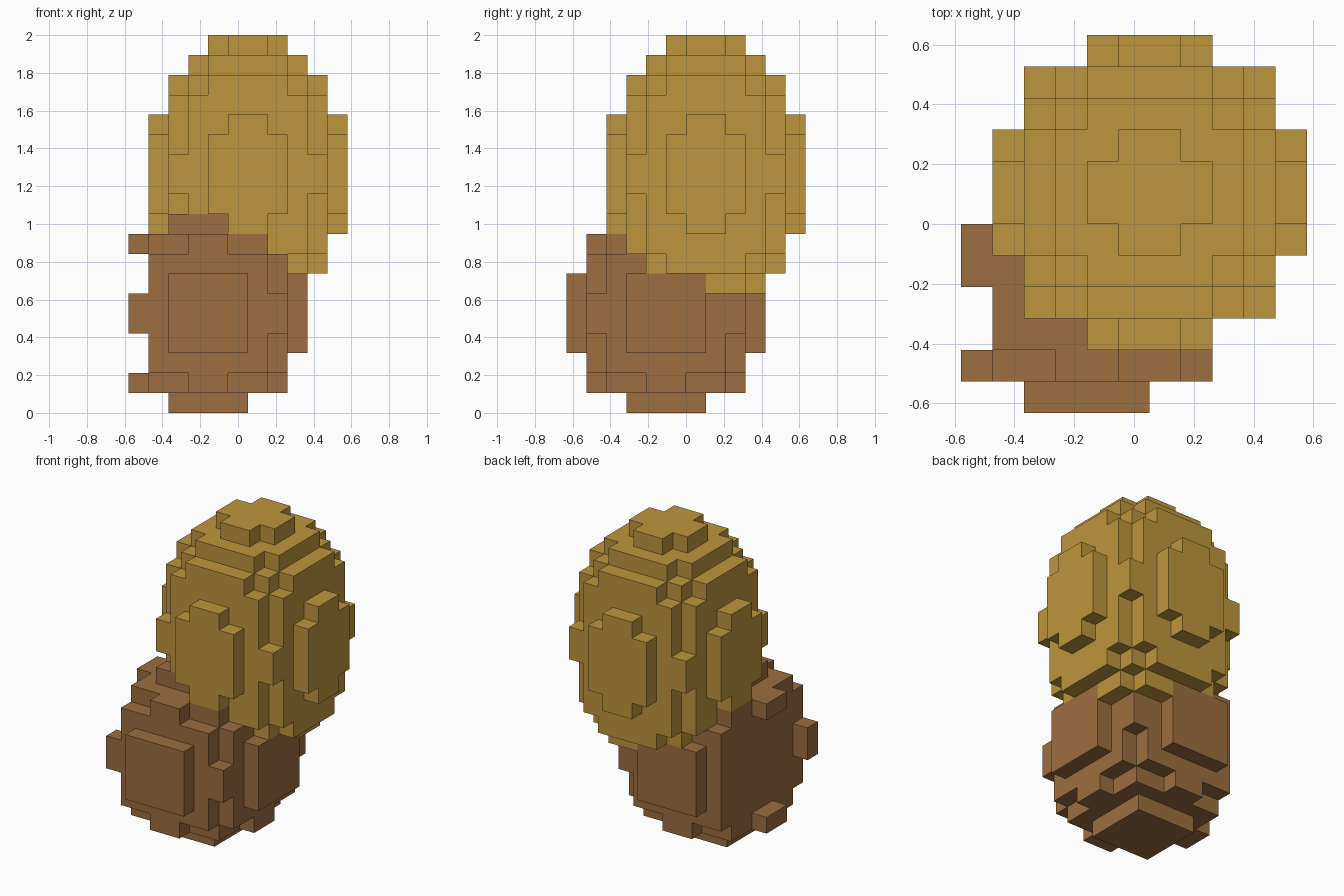
import bpy
import bmesh
from mathutils import Vector

cube = bpy.data.objects.get("Cube")
if cube:
    bpy.data.objects.remove(cube, do_unlink=True)

GRID = (11, 12, 19)          # block counts along x, y, z
UNIT = 2 / GRID[2]           # block size
ORIGIN = Vector((-GRID[0] / 2, -GRID[1] / 2, 0))


def make_material(name, color):
    mat = bpy.data.materials.new(name)
    mat.use_nodes = True
    mat.diffuse_color = (*color, 1)
    mat.node_tree.nodes["Principled BSDF"].inputs["Base Color"].default_value = (*color, 1)
    return mat


def ellipsoid_blocks(center, radii):
    """Grid cells whose middle lies inside an ellipsoid."""
    return {(i, j, k)
            for i in range(GRID[0]) for j in range(GRID[1]) for k in range(GRID[2])
            if sum(((c + 0.5 - m) / r) ** 2
                   for c, m, r in zip((i, j, k), center, radii)) <= 1}


def build_blocks(name, blocks, neighbours, mat):
    """Skin the blocks, leaving out faces hidden against other blocks."""
    bm = bmesh.new()
    verts = {}

    def corner(p):
        key = tuple(p)
        if key not in verts:
            verts[key] = bm.verts.new((Vector(key) + ORIGIN) * UNIT)
        return verts[key]

    for cell in blocks:
        for axis in range(3):
            u, v = (axis + 1) % 3, (axis + 2) % 3
            for side in (0, 1):
                beside = list(cell)
                beside[axis] += 2 * side - 1
                if tuple(beside) in neighbours:
                    continue
                ring = []
                for du, dv in ((0, 0), (1, 0), (1, 1), (0, 1)):
                    p = list(cell)
                    p[axis] += side
                    p[u] += du
                    p[v] += dv
                    ring.append(corner(p))
                bm.faces.new(ring if side else ring[::-1])

    # merge flat areas into single faces
    bmesh.ops.dissolve_limit(bm, angle_limit=0.01, verts=bm.verts[:], edges=bm.edges[:])
    mesh = bpy.data.meshes.new(name)
    bm.to_mesh(mesh)
    bm.free()
    mesh.materials.append(mat)
    obj = bpy.data.objects.new(name, mesh)
    bpy.context.collection.objects.link(obj)
    return obj


# lower ball, trimmed flat on its -x side apart from three small studs
lower = ellipsoid_blocks((4, 5, 5), (5, 5, 5))
studs = {(0, j, k) for j in (4, 5) for k in (1, 8)} | {(0, 1, k) for k in (4, 5)}
lower = {c for c in lower if c[0] > 0} | studs

# tall upper egg, resting in the lower ball
upper = ellipsoid_blocks((6, 7, 12), (5, 5, 7)) - lower

solid = lower | upper
build_blocks("lower_ball", lower, solid, make_material("brown", (0.333, 0.156, 0.051)))
build_blocks("upper_egg", upper, solid, make_material("gold", (0.515, 0.305, 0.048)))
